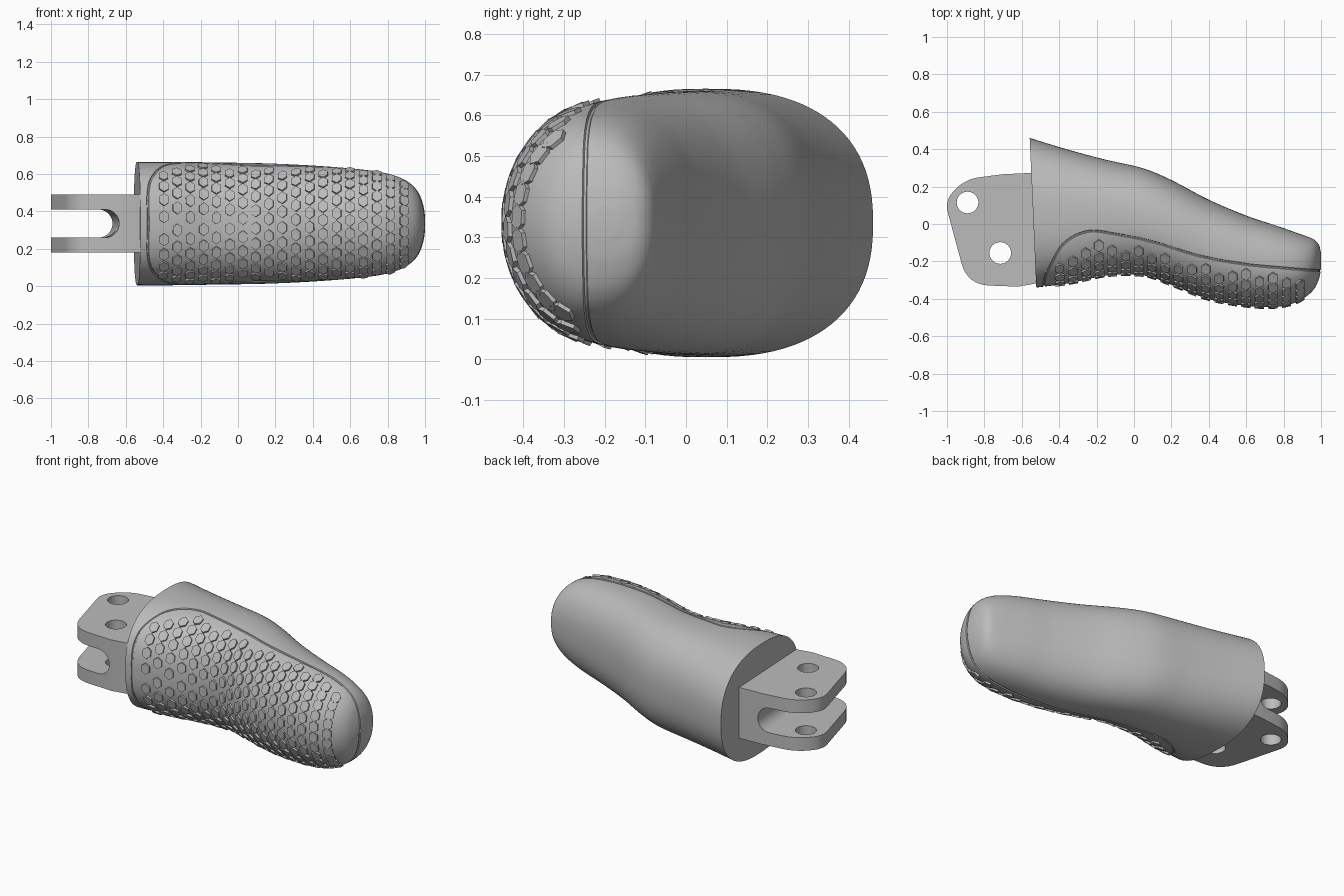
import bpy, bmesh, math
from mathutils import Vector
from mathutils.bvhtree import BVHTree

if "Cube" in bpy.data.objects:
    bpy.data.objects.remove(bpy.data.objects["Cube"])

MID = 0.335   # height of the horizontal symmetry plane

grey = bpy.data.materials.new("plain grey")
grey.use_nodes = True
grey.diffuse_color = (0.5, 0.5, 0.5, 1)
grey.node_tree.nodes["Principled BSDF"].inputs["Base Color"].default_value = grey.diffuse_color


def make_object(name, bm):
    bmesh.ops.recalc_face_normals(bm, faces=bm.faces[:])
    mesh = bpy.data.meshes.new(name)
    bm.to_mesh(mesh)
    bm.free()
    mesh.materials.append(grey)
    obj = bpy.data.objects.new(name, mesh)
    bpy.context.collection.objects.link(obj)
    return obj


def activate(obj):
    bpy.ops.object.select_all(action="DESELECT")
    obj.select_set(True)
    bpy.context.view_layer.objects.active = obj


def cut(obj, cutter):
    activate(obj)
    mod = obj.modifiers.new("cut", "BOOLEAN")
    mod.operation = "DIFFERENCE"
    mod.solver = "EXACT"
    mod.object = cutter
    bpy.ops.object.modifier_apply(modifier=mod.name)
    bpy.data.objects.remove(cutter)


def smooth(obj, angle=30):
    activate(obj)
    bpy.ops.object.shade_smooth_by_angle(angle=math.radians(angle))


def spline(points, t):
    """Catmull-Rom value at parameter t, one unit per point."""
    last = len(points) - 1
    i = min(int(t), last - 1)
    f = t - i
    p = [Vector(points[min(max(i + k, 0), last)]) for k in (-1, 0, 1, 2)]
    return 0.5 * (2 * p[1] + (p[2] - p[0]) * f
                  + (2 * p[0] - 5 * p[1] + 4 * p[2] - p[3]) * f ** 2
                  + (3 * p[1] - p[0] - 3 * p[2] + p[3]) * f ** 3)


def bridge(bm, rings, closed=False):
    n = len(rings[0])
    pairs = list(zip(rings, rings[1:]))
    if closed:
        pairs.append((rings[-1], rings[0]))
    for a, b in pairs:
        for j in range(n):
            k = (j + 1) % n
            bm.faces.new((a[j], a[k], b[k], b[j]))


def prism(bm, outline, lower, upper):
    """Solid between two matching loops made by moving an outline."""
    rings = [[bm.verts.new(p + off) for p in outline] for off in (lower, upper)]
    bridge(bm, rings)
    bm.faces.new(rings[0])
    bm.faces.new(rings[1])


# Fingertip body stations: x, front y, back y, half height
STATIONS = [
    (-.54, -.34, .46, .33), (-.35, -.315, .4, .33), (-.15, -.275, .345, .327),
    (.05, -.275, .298, .324), (.2, -.325, .235, .32), (.4, -.402, .13, .31),
    (.6, -.438, .045, .295), (.75, -.444, -.005, .277), (.85, -.425, -.04, .252),
    (.92, -.388, -.065, .215), (.965, -.345, -.085, .165),
    (.99, -.29, -.115, .1), (1, -.24, -.16, .04)]


def surface(t, angle):
    """Point on the body; angle 0 is the back and pi the front."""
    x, lo, hi, half = spline(STATIONS, t)
    c, s = math.cos(angle), math.sin(angle)
    blend = min(max((.4 - x) / .9, 0), 1)
    power = 2 / (2.4 if c > 0 else 2 + .6 * blend)
    y = (lo + hi) / 2 + (hi - lo) / 2 * math.copysign(abs(c) ** power, c)
    z = MID + half * math.copysign(abs(s) ** power, s)
    lean = min(max((.2 - x) / .74, 0), 1)
    return Vector((x - .044 * (y - .06) * lean, y, z))


bm = bmesh.new()
SIDES, STEPS = 96, 8
rings = [[bm.verts.new(surface(i / STEPS, math.tau * j / SIDES)) for j in range(SIDES)]
         for i in range((len(STATIONS) - 1) * STEPS + 1)]
bridge(bm, rings)
bm.faces.new(rings[0])
bm.faces.new(rings[-1])
bmesh.ops.recalc_face_normals(bm, faces=bm.faces[:])
tree = BVHTree.FromBMesh(bm)
body = make_object("fingertip_body", bm)

# Seam groove round the grip pad: upper half of the loop, then its mirror
SEAM = [(-.48, -.33, MID), (-.48, -.32, .5), (-.455, -.25, .6), (-.38, -.11, .65),
        (-.25, -.04, .66), (-.1, -.055, .66), (.1, -.1, .66), (.35, -.17, .64),
        (.6, -.215, .62), (.8, -.235, .6), (.93, -.245, .53), (.98, -.248, .45),
        (1, -.25, MID)]
loop = SEAM + [(x, y, 2 * MID - z) for x, y, z in SEAM[-2:0:-1]] + SEAM[:1]
count = (len(loop) - 1) * 8
path = []
for i in range(count):
    place, normal, _, _ = tree.find_nearest(spline(loop, i / 8))
    path.append((place, normal))
bm = bmesh.new()
rings = []
for i, (place, normal) in enumerate(path):
    along = (path[(i + 1) % count][0] - path[i - 1][0]).normalized()
    side = along.cross(normal).normalized()
    up = side.cross(along)
    rings.append([bm.verts.new(place + .006 * (math.cos(a) * side + math.sin(a) * up))
                  for a in (math.tau * k / 6 for k in range(6))])
bridge(bm, rings, closed=True)
cut(body, make_object("seam_cutter", bm))
smooth(body)


def seam_y(x):
    for a, b in zip(SEAM, SEAM[1:]):
        if a[0] <= x <= b[0] and b[0] > a[0]:
            return a[1] + (b[1] - a[1]) * (x - a[0]) / (b[0] - a[0])
    return -1


# Staggered low hexagonal grip studs following the pad
bm = bmesh.new()
ROWS = 13
column = 0
t, x_next = 0.3, -.41
while x_next < .93:
    while spline(STATIONS, t)[0] < x_next:
        t += .01
    for row in range(ROWS):
        angle = math.pi * (.5 + (row + .5 * (column % 2) + .25) / ROWS)
        place, normal, _, _ = tree.find_nearest(surface(t, angle))
        if place.y > seam_y(place.x) - .05:
            continue
        across = normal.cross(Vector((1, 0, 0))).normalized()
        along = across.cross(normal)
        hexagon = [place + .026 * math.cos(a) * along * 1.1 + .034 * math.sin(a) * across
                   for a in (math.tau * (k + .5) / 6 for k in range(6))]
        prism(bm, hexagon, normal * -.012, normal * .009)
    column += 1
    x_next += .072
make_object("grip_studs", bm)


# Hinge fork: rounded plate block, slotted and drilled
def rounded(corners):
    """Polygon with each (x, y, radius) corner replaced by a short arc."""
    out = []
    for i, (x, y, r) in enumerate(corners):
        p = Vector((x, y, 0))
        a = Vector((*corners[i - 1][:2], 0)) - p
        b = Vector((*corners[(i + 1) % len(corners)][:2], 0)) - p
        if not r:
            out.append(p)
            continue
        a, b = p + a.normalized() * r, p + b.normalized() * r
        for k in range(9):
            f = k / 8
            out.append(a * (1 - f) ** 2 + 2 * p * f * (1 - f) + b * f ** 2)
    return out


fork_outline = rounded([(-.51, .275, 0), (-.7, .266, 0), (-.92, .24, .09),
                        (-1.02, .12, .06), (-.9, -.325, .12),
                        (-.62, -.335, 0), (-.51, -.315, 0)])
bm = bmesh.new()
prism(bm, fork_outline, Vector((0, 0, .18)), Vector((0, 0, .49)))
fork = make_object("hinge_fork", bm)
shift = -1 - min(v.co.x for v in fork.data.vertices)
for v in fork.data.vertices:
    if v.co.x < -.7:
        v.co.x += shift

# Slot with a round inner end, leaning with the body's end face
bm = bmesh.new()
slot = [Vector((-1.2, 0, MID + .075)), Vector((-1.2, 0, MID - .075))]
slot += [Vector((-.725 + .075 * math.cos(a), 0, MID + .075 * math.sin(a)))
         for a in (math.pi * (k / 16 - .5) for k in range(17))]
prism(bm, slot, Vector((.025, -.5, 0)), Vector((-.035, .5, 0)))
cut(fork, make_object("slot_cutter", bm))

# Pin holes
for x, y in ((-.89, .115), (-.715, -.155)):
    bm = bmesh.new()
    circle = [Vector((x + .058 * math.cos(a), y + .058 * math.sin(a), 0))
              for a in (math.tau * k / 32 for k in range(32))]
    prism(bm, circle, Vector((0, 0, 0)), Vector((0, 0, 1)))
    cut(fork, make_object("pin_cutter", bm))
smooth(fork)
